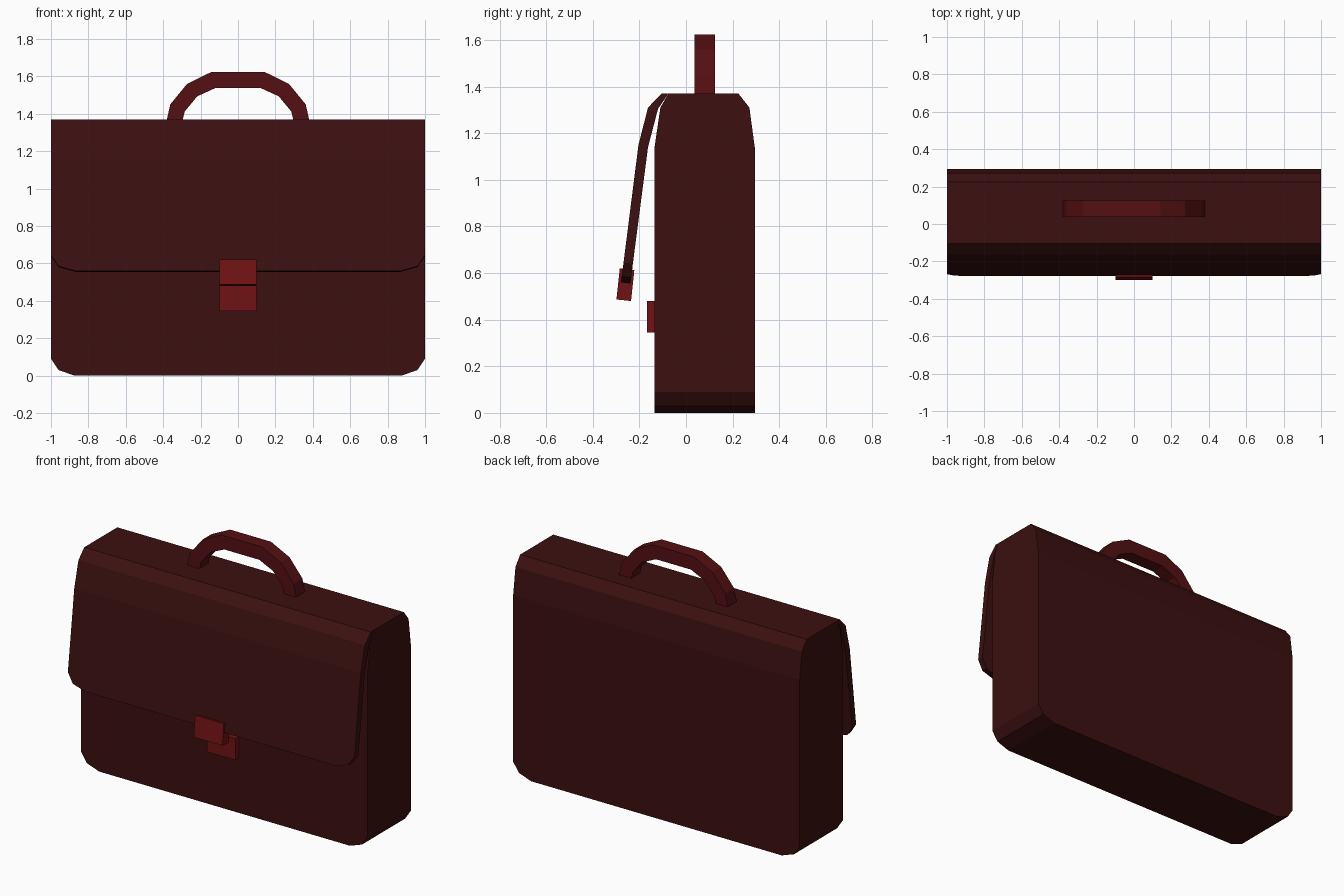
import bpy, bmesh

if "Cube" in bpy.data.objects:
    bpy.data.objects.remove(bpy.data.objects["Cube"])


def material(name, rgb):
    m = bpy.data.materials.new(name)
    m.diffuse_color = (*rgb, 1)
    m.use_nodes = True
    m.node_tree.nodes["Principled BSDF"].inputs["Base Color"].default_value = m.diffuse_color
    return m


leather = material("dark leather", (0.045, 0.005, 0.005))
handle_red = material("handle leather", (0.09, 0.005, 0.006))
clasp_red = material("clasp red", (0.165, 0.006, 0.007))


def loft(name, rings, mat):
    """Join four-cornered rings into a capped solid."""
    bm = bmesh.new()
    vs = [[bm.verts.new(p) for p in ring] for ring in rings]
    for a, b in zip(vs, vs[1:]):
        for i in range(4):
            j = (i + 1) % 4
            bm.faces.new((a[i], a[j], b[j], b[i]))
    bm.faces.new(vs[0])
    bm.faces.new(vs[-1])
    bmesh.ops.recalc_face_normals(bm, faces=bm.faces)
    me = bpy.data.meshes.new(name)
    bm.to_mesh(me)
    bm.free()
    me.materials.append(mat)
    ob = bpy.data.objects.new(name, me)
    bpy.context.collection.objects.link(ob)
    return ob


def box(name, centre, size, mat, tilt=0):
    bpy.ops.mesh.primitive_cube_add(size=1, location=centre, rotation=(tilt, 0, 0))
    ob = bpy.context.object
    ob.name = name
    ob.scale = size
    ob.data.materials.append(mat)


# Bag body: half width, front y, back y, height
body = [(0.875, -0.135, 0.295, 0), (0.96, -0.135, 0.295, 0.03),
        (1, -0.135, 0.295, 0.09), (1, -0.135, 0.295, 1.14),
        (1, -0.11, 0.272, 1.31), (1, -0.075, 0.225, 1.37)]
loft("bag_body", [[(-w, f, z), (w, f, z), (w, b, z), (-w, b, z)]
                  for w, f, b, z in body], leather)

# Front flap: half width, outer y and z, inner y and z
flap = [(1, -0.105, 1.37, -0.075, 1.37), (1, -0.163, 1.31, -0.12, 1.305),
        (1, -0.204, 1.15, -0.163, 1.14), (1, -0.268, 0.645, -0.228, 0.64),
        (0.96, -0.276, 0.585, -0.235, 0.58), (0.87, -0.279, 0.56, -0.238, 0.555)]
loft("front_flap", [[(-w, yo, zo), (w, yo, zo), (w, yi, zi), (-w, yi, zi)]
                    for w, yo, zo, yi, zi in flap], leather)

# Carrying handle: left half as outer x, z and inner x, z, then mirrored
half = [(-0.38, 1.37, -0.295, 1.37), (-0.362, 1.45, -0.285, 1.412),
        (-0.272, 1.56, -0.218, 1.493), (-0.143, 1.623, -0.122, 1.537)]
arch = half + [(-a, b, -c, d) for a, b, c, d in reversed(half)]
loft("handle", [[(xo, 0.037, zo), (xo, 0.125, zo), (xi, 0.125, zi), (xi, 0.037, zi)]
                for xo, zo, xi, zi in arch], handle_red)

# Clasp halves on the flap and on the body
box("flap_clasp", (0, -0.26, 0.55), (0.2, 0.063, 0.134), clasp_red, -0.107)
box("body_clasp", (0, -0.145, 0.412), (0.2, 0.044, 0.135), clasp_red)
